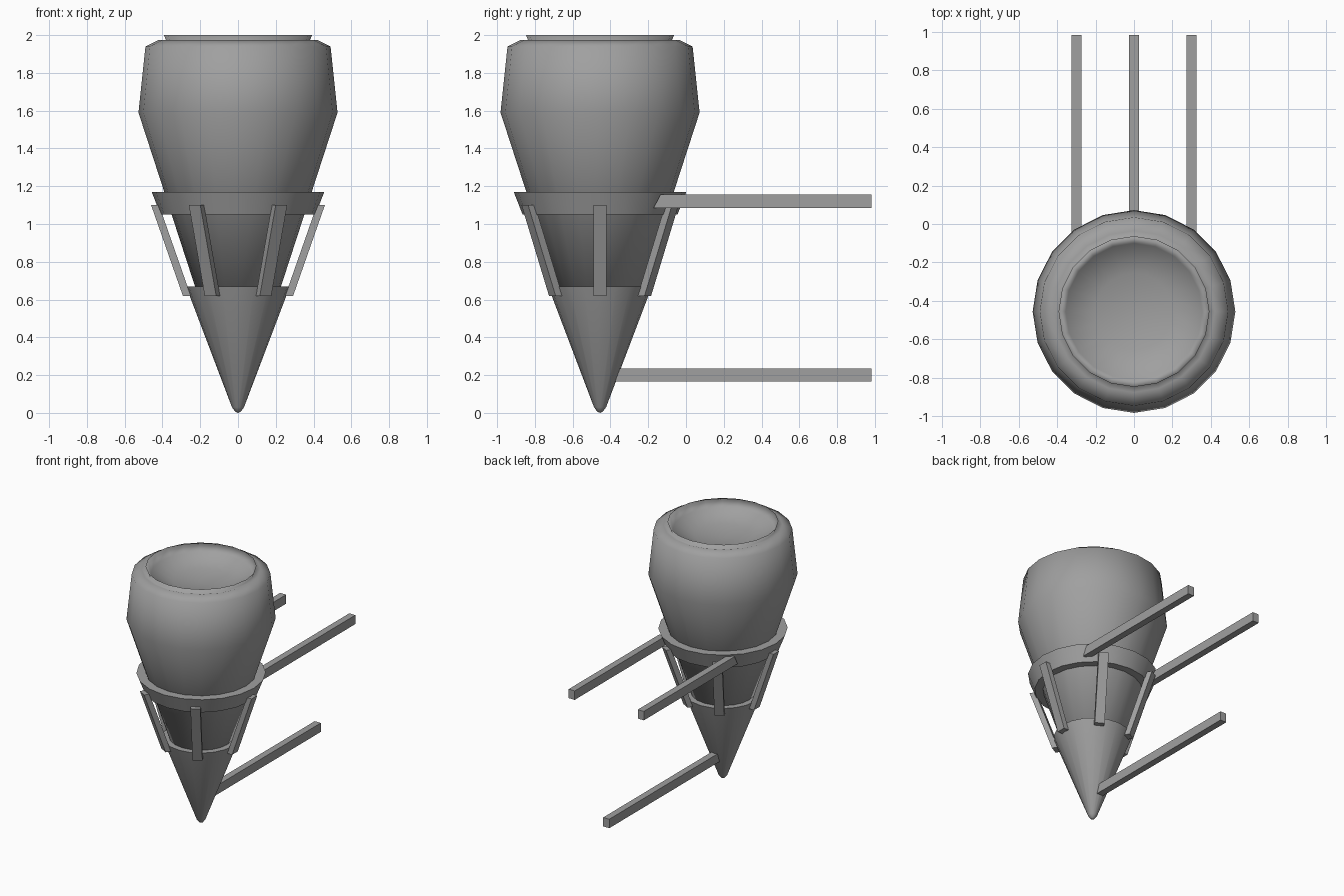
import bpy, bmesh, math
from mathutils import Matrix, Vector

old = bpy.data.objects.get("Cube")
if old:
    bpy.data.objects.remove(old, do_unlink=True)

AXIS_Y = -0.455
SIDES = 20

grey = bpy.data.materials.new("mid grey")
grey.use_nodes = True
colour = (0.35, 0.35, 0.35, 1)
grey.diffuse_color = colour
grey.node_tree.nodes["Principled BSDF"].inputs["Base Color"].default_value = colour


def finish(name, bm):
    bmesh.ops.recalc_face_normals(bm, faces=bm.faces)
    mesh = bpy.data.meshes.new(name)
    bm.to_mesh(mesh)
    bm.free()
    mesh.materials.append(grey)
    obj = bpy.data.objects.new(name, mesh)
    bpy.context.collection.objects.link(obj)
    return obj


def lathe(name, profile, angle=None, closed=False):
    """Revolve (radius, height) points around the vessel axis."""
    bm = bmesh.new()
    verts = [bm.verts.new((r, 0, z)) for r, z in profile]
    pairs = list(zip(verts, verts[1:]))
    if closed:
        pairs.append((verts[-1], verts[0]))
    edges = [bm.edges.new(p) for p in pairs]
    bmesh.ops.spin(bm, geom=verts + edges, cent=(0, 0, 0), axis=(0, 0, 1),
                   angle=math.tau, steps=SIDES)
    bmesh.ops.remove_doubles(bm, verts=bm.verts, dist=0.0005)
    obj = finish(name, bm)
    obj.location.y = AXIS_Y
    bpy.ops.object.select_all(action='DESELECT')
    obj.select_set(True)
    bpy.context.view_layer.objects.active = obj
    if angle is None:
        bpy.ops.object.shade_smooth()
    else:
        bpy.ops.object.shade_smooth_by_angle(angle=math.radians(angle))
    return obj


def prism(name, outline, width, matrix):
    """Extrude an outline in the local XZ plane along local Y."""
    bm = bmesh.new()
    face = bm.faces.new([bm.verts.new((a, -width / 2, z)) for a, z in outline])
    new = bmesh.ops.extrude_face_region(bm, geom=[face])["geom"]
    bmesh.ops.translate(bm, vec=Vector((0, width, 0)),
                        verts=[v for v in new if isinstance(v, bmesh.types.BMVert)])
    bm.transform(matrix)
    return finish(name, bm)


# Tapered vessel with a rolled lip and a dished opening
lathe("vessel", [(0, 0.6), (0.205, 0.6), (0.527, 1.59), (0.49, 1.94),
                 (0.42, 1.975), (0.378, 1.965), (0.392, 2.0),
                 (0.355, 1.94), (0.2, 1.89), (0, 1.87)])

# Collar around the vessel
lathe("collar", [(0.457, 1.17), (0.41, 1.05), (0.35, 1.05), (0.385, 1.17)],
      angle=30, closed=True)

# Pointed lower cup
lathe("lower_cone", [(0, 0), (0.015, 0.007), (0.032, 0.03), (0.275, 0.67), (0.22, 0.67)],
      angle=40)

# Six slanted straps joining collar and cone
strap = [(0.46, 1.1), (0.418, 1.1), (0.25, 0.62), (0.292, 0.62)]
for i in range(6):
    turn = Matrix.Translation((0, AXIS_Y, 0)) @ Matrix.Rotation(math.tau * i / 6, 4, 'Z')
    prism(f"strap_{i + 1}", strap, 0.07, turn)

# Mounting bars reaching to the back
def bar(name, x, z, start_low, start_high):
    h = 0.035
    outline = [(start_low, z - h), (0.982, z - h), (0.982, z + h), (start_high, z + h)]
    prism(name, outline, 0.052,
          Matrix.Translation((x, 0, 0)) @ Matrix.Rotation(math.pi / 2, 4, 'Z'))


bar("upper_bar_left", 0.298, 1.12, -0.172, -0.135)
bar("upper_bar_right", -0.298, 1.12, -0.172, -0.135)
bar("lower_bar", 0, 0.2, -0.39, -0.36)
